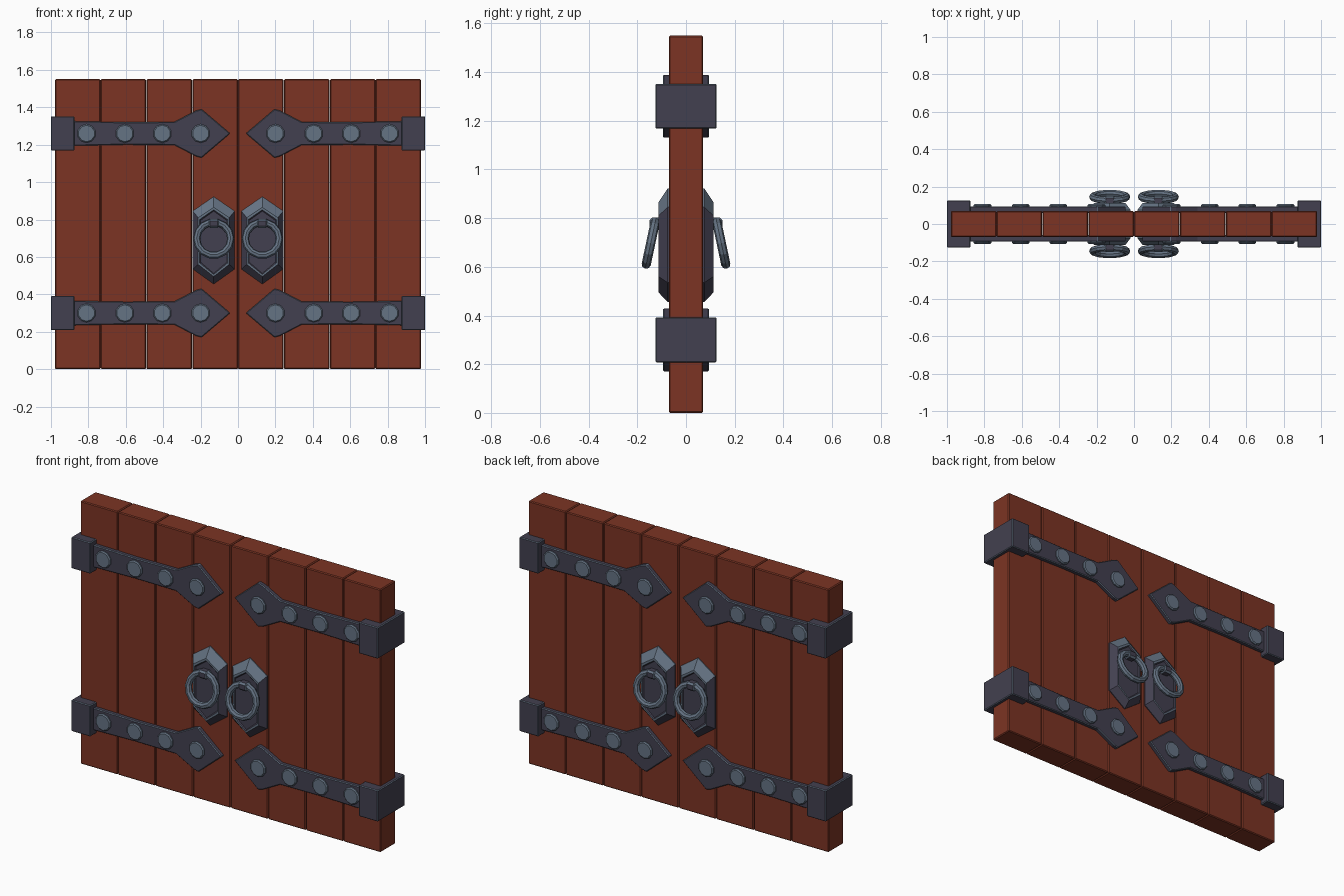
import bpy, bmesh, math
from mathutils import Matrix, Vector

if "Cube" in bpy.data.objects:
    bpy.data.objects.remove(bpy.data.objects["Cube"])


def material(name, rgb):
    m = bpy.data.materials.new(name)
    m.diffuse_color = (*rgb, 1)
    m.use_nodes = True
    m.node_tree.nodes["Principled BSDF"].inputs["Base Color"].default_value = m.diffuse_color
    return m


WOOD = material("red brown wood", (0.20, 0.034, 0.017))
IRON = material("dark iron", (0.055, 0.051, 0.080))
STEEL = material("blue grey steel", (0.130, 0.172, 0.230))


def finish(name, bm, mats, bevel=0, bevel_mat=0):
    bmesh.ops.recalc_face_normals(bm, faces=bm.faces[:])
    me = bpy.data.meshes.new(name)
    bm.to_mesh(me)
    bm.free()
    for m in mats:
        me.materials.append(m)
    ob = bpy.data.objects.new(name, me)
    bpy.context.collection.objects.link(ob)
    if bevel:
        mod = ob.modifiers.new("edge bevel", 'BEVEL')
        mod.width = bevel
        mod.segments = 1
        mod.material = bevel_mat
    return ob


def box(name, x0, x1, y0, y1, z0, z1, mats, bevel=0, bevel_mat=0):
    bm = bmesh.new()
    bmesh.ops.create_cube(bm, size=1)
    for v in bm.verts:
        v.co = Vector(((x0 + x1) / 2 + v.co.x * (x1 - x0),
                       (y0 + y1) / 2 + v.co.y * (y1 - y0),
                       (z0 + z1) / 2 + v.co.z * (z1 - z0)))
    return finish(name, bm, mats, bevel, bevel_mat)


def loft(sections):
    """Solid through a list of (y, [(x, z), ...]) outlines."""
    bm = bmesh.new()
    rings = [[bm.verts.new((x, y, z)) for x, z in pts] for y, pts in sections]
    n = len(rings[0])
    for a, b in zip(rings, rings[1:]):
        for i in range(n):
            j = (i + 1) % n
            bm.faces.new((a[i], a[j], b[j], b[i]))
    bm.faces.new(rings[0])
    bm.faces.new(rings[-1])
    return bm


def rivet(name, x, z, side):
    r = 0.05
    def circle(rad):
        return [(x + rad * math.cos(math.tau * (i + 0.5) / 10),
                 z + rad * math.sin(math.tau * (i + 0.5) / 10)) for i in range(10)]
    finish(name, loft([(side * 0.088, circle(r)), (side * 0.100, circle(r)),
                       (side * 0.106, circle(r * 0.88))]), [STEEL])


def hexagon(cx, w, top, upper, lower, bottom):
    return [(cx, top), (cx + w, upper), (cx + w, lower),
            (cx, bottom), (cx - w, lower), (cx - w, upper)]


# Wooden planks, four per door leaf
W = 0.245
for i in range(8):
    x = -0.98 + i * W
    box("plank", x + 0.001, x + W - 0.001, -0.07, 0.07, 0, 1.55, [WOOD], 0.005)

for s in (-1, 1):
    for z in (0.30, 1.26):
        # Hinge block wrapping the outer edge
        a, b = sorted((s * 0.875, s * 1.0))
        box("hinge_block", a, b, -0.126, 0.126, z - 0.092, z + 0.092,
            [IRON, STEEL], 0.004, 1)
        for side in (-1, 1):
            # Hinge strap with a diamond head
            half = [(0.90, 0.066), (0.60, 0.060), (0.34, 0.062),
                    (0.225, 0.122), (0.195, 0.130)]
            pts = ([(s * x, z + h) for x, h in half] + [(s * 0.042, z)] +
                   [(s * x, z - h) for x, h in reversed(half)])
            finish("hinge_strap", loft([(side * 0.06, pts), (side * 0.094, pts)]),
                   [IRON, STEEL], 0.004, 1)
            for x in (0.20, 0.405, 0.605, 0.81):
                rivet("rivet", s * x, z, side)

    for side in (-1, 1):
        cx = s * 0.13
        # Handle plate: chamfered hexagon with a thin rim and a recessed face
        bm = loft([(side * 0.065, hexagon(cx, 0.112, 0.922, 0.845, 0.535, 0.455)),
                   (side * 0.075, hexagon(cx, 0.112, 0.922, 0.845, 0.535, 0.455)),
                   (side * 0.113, hexagon(cx, 0.083, 0.865, 0.810, 0.560, 0.495)),
                   (side * 0.113, hexagon(cx, 0.075, 0.852, 0.800, 0.568, 0.506)),
                   (side * 0.107, hexagon(cx, 0.070, 0.845, 0.795, 0.572, 0.512))])
        bmesh.ops.recalc_face_normals(bm, faces=bm.faces[:])
        for f in bm.faces:
            rim = abs(f.normal.y) > 0.99 and len(f.verts) == 4
            slope = f.normal.z > 0.3 and f.calc_center_median().z > 0.7
            f.material_index = 1 if rim or slope else 0
        finish("handle_plate", bm, [IRON, STEEL])

        # Bracket holding the ring
        a, b = sorted((side * 0.10, side * 0.150))
        box("ring_bracket", cx - 0.030, cx + 0.030, a, b, 0.755, 0.802,
            [IRON, STEEL], 0.010, 1)

        # Pull ring, hanging outwards at the bottom
        bm = bmesh.new()
        N, M, R, r = 14, 8, 0.091, 0.019
        v = [[bm.verts.new(((R + r * math.cos(math.tau * j / M)) * math.cos(math.tau * i / N),
                            r * math.sin(math.tau * j / M),
                            (R + r * math.cos(math.tau * j / M)) * math.sin(math.tau * i / N)))
              for j in range(M)] for i in range(N)]
        for i in range(N):
            for j in range(M):
                k, l = (i + 1) % N, (j + 1) % M
                bm.faces.new((v[i][j], v[k][j], v[k][l], v[i][l]))
        bm.transform(Matrix.Translation((cx, side * 0.145, 0.697)) @
                     Matrix.Rotation(side * math.radians(12), 4, 'X'))
        finish("pull_ring", bm, [STEEL])
